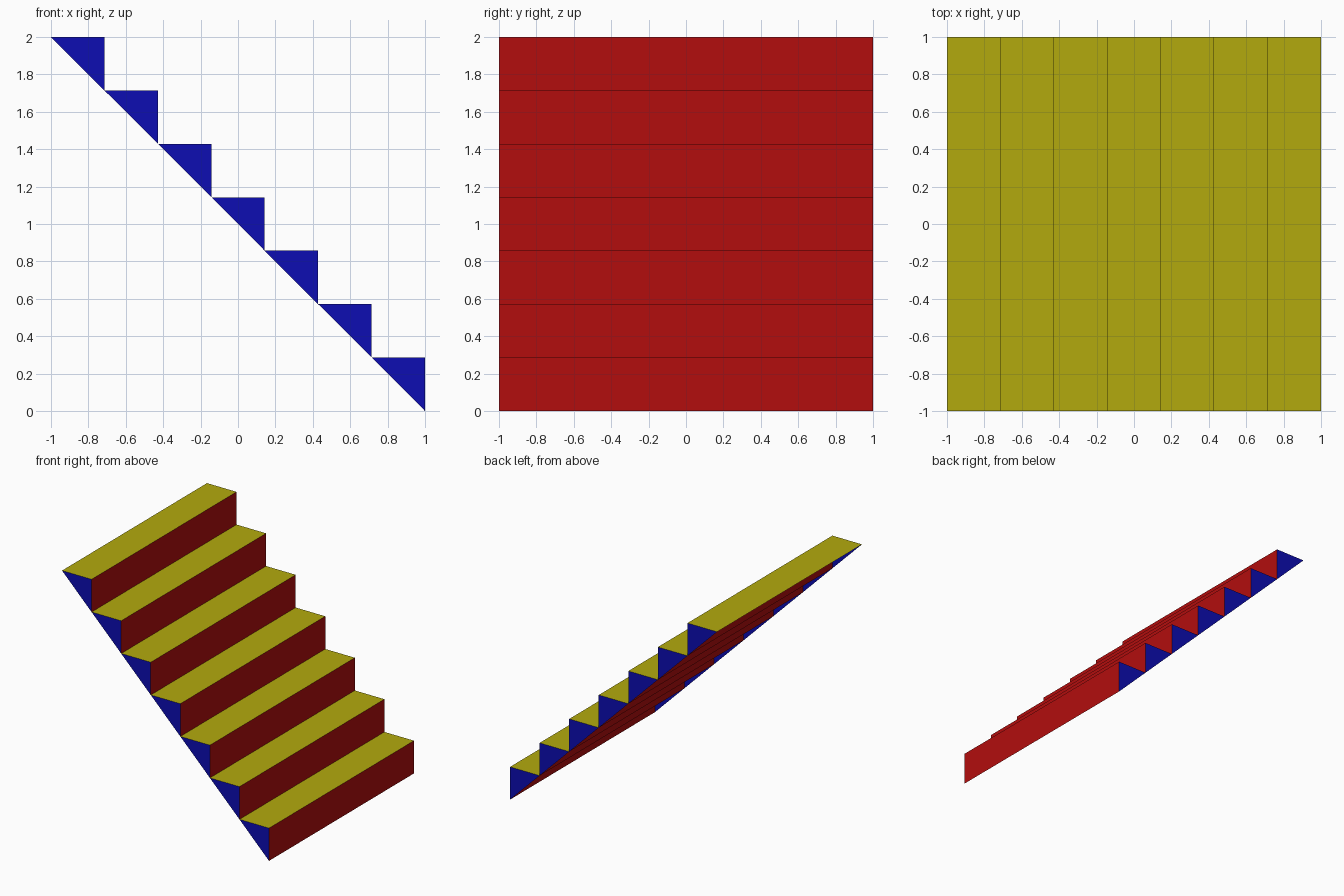
import bpy
import bmesh

cube = bpy.data.objects.get("Cube")
if cube:
    bpy.data.objects.remove(cube, do_unlink=True)

STEPS = 7
SIZE = 2 / STEPS      # tread depth and riser height
HALF = 1.0            # half the width of the stairs


def make_material(name, rgb):
    mat = bpy.data.materials.new(name)
    mat.use_nodes = True
    color = (*rgb, 1)
    mat.diffuse_color = color
    mat.node_tree.nodes["Principled BSDF"].inputs["Base Color"].default_value = color
    return mat


yellow = make_material("tread_yellow", (0.448, 0.402, 0.004))
red = make_material("riser_red", (0.448, 0.004, 0.004))
blue = make_material("end_blue", (0.004, 0.004, 0.448))


def make_step(index):
    """One hollow wedge: tread, riser and two triangular ends, open below."""
    left = -1 + index * SIZE
    right = left + SIZE
    top = 2 - index * SIZE
    bottom = top - SIZE
    profile = [(left, top), (right, bottom), (right, top)]

    bm = bmesh.new()
    front = [bm.verts.new((x, -HALF, z)) for x, z in profile]
    back = [bm.verts.new((x, HALF, z)) for x, z in profile]
    back_edge, foot, nose = range(3)

    # Tread
    bm.faces.new((front[back_edge], front[nose], back[nose], back[back_edge])).material_index = 0
    # Riser
    bm.faces.new((front[foot], back[foot], back[nose], front[nose])).material_index = 1
    # Triangular ends
    bm.faces.new(front).material_index = 2
    bm.faces.new(reversed(back)).material_index = 2

    mesh = bpy.data.meshes.new(f"step_{index + 1}")
    bm.to_mesh(mesh)
    bm.free()
    for mat in (yellow, red, blue):
        mesh.materials.append(mat)
    obj = bpy.data.objects.new(f"step_{index + 1}", mesh)
    bpy.context.collection.objects.link(obj)


# Flight of steps from the top down
for i in range(STEPS):
    make_step(i)
